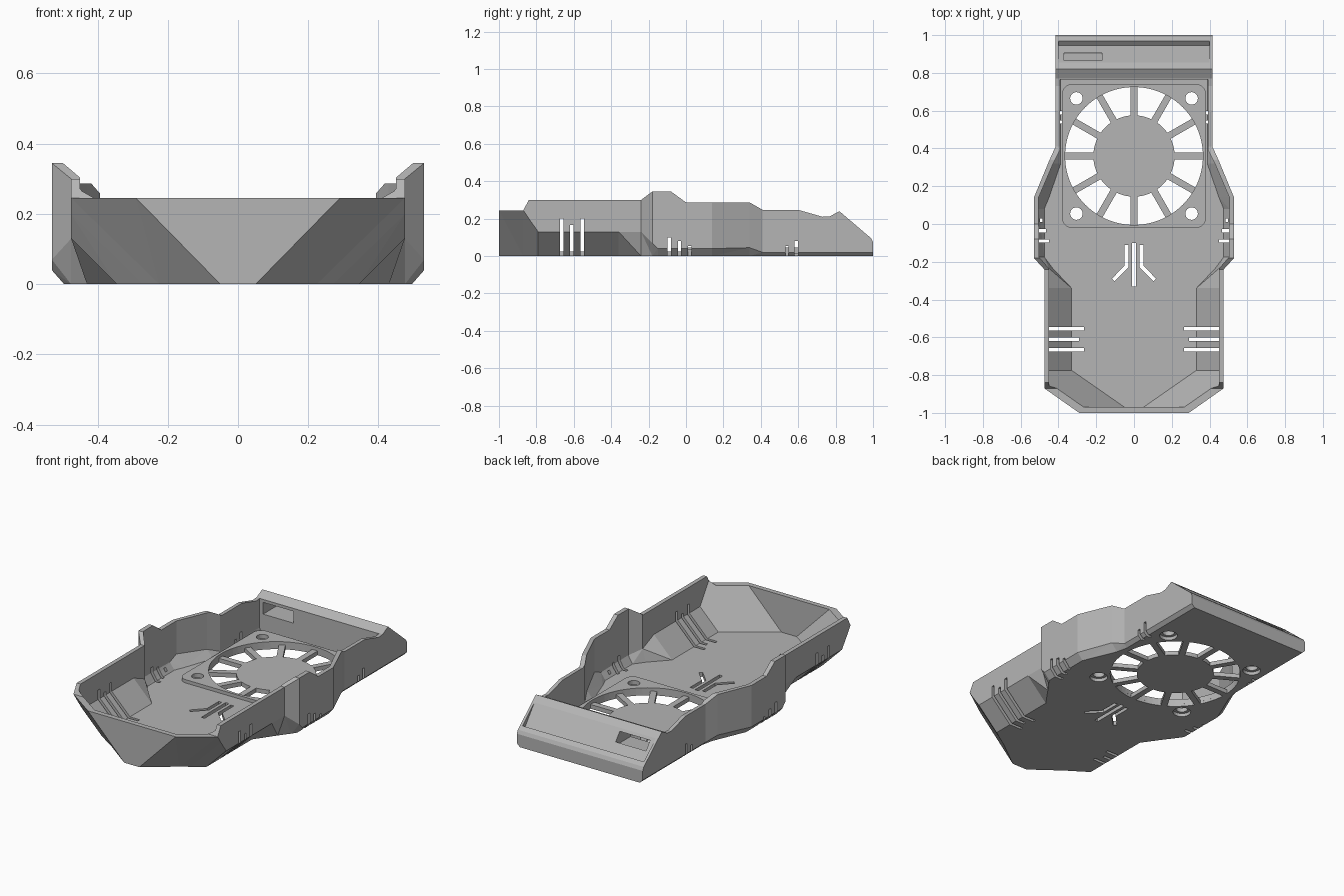
import bpy, bmesh, math
from mathutils import Vector

if "Cube" in bpy.data.objects:
    bpy.data.objects.remove(bpy.data.objects["Cube"])

grey = bpy.data.materials.new("plain grey")
grey.use_nodes = True
colour = (0.46, 0.46, 0.46, 1)
grey.diffuse_color = colour
grey.node_tree.nodes["Principled BSDF"].inputs["Base Color"].default_value = colour

FLOOR, FAN_Y, FAN_R, HUB_R = 0.025, 0.36, 0.365, 0.215


def finish(bm, name):
    """Turn a bmesh into a grey object."""
    bmesh.ops.recalc_face_normals(bm, faces=bm.faces)
    mesh = bpy.data.meshes.new(name)
    bm.to_mesh(mesh)
    bm.free()
    mesh.materials.append(grey)
    obj = bpy.data.objects.new(name, mesh)
    bpy.context.collection.objects.link(obj)
    return obj


def prism(bm, pts, lo, hi, axis="z"):
    """Extrude a flat outline between lo and hi along z or x."""
    place = (lambda p, h: (p[0], p[1], h)) if axis == "z" else (lambda p, h: (h, p[0], p[1]))
    a = [bm.verts.new(place(p, lo)) for p in pts]
    b = [bm.verts.new(place(p, hi)) for p in pts]
    bm.faces.new(a)
    bm.faces.new(b)
    for i in range(len(pts)):
        j = (i + 1) % len(pts)
        bm.faces.new((a[i], a[j], b[j], b[i]))


def box(bm, x0, x1, y0, y1, z0, z1):
    prism(bm, [(x0, y0), (x1, y0), (x1, y1), (x0, y1)], z0, z1)


def arc(cx, cy, r, a0, a1, n):
    return [(cx + r * math.cos(a0 + (a1 - a0) * i / n),
             cy + r * math.sin(a0 + (a1 - a0) * i / n)) for i in range(n + 1)]


def circle(cx, cy, r, n=40):
    return arc(cx, cy, r, 0, math.tau, n)[:-1]


def loft(stations, base, name):
    """Skin mirrored sections: y, floor half width, wall half width, knee height, top."""
    bm = bmesh.new()
    rings = []
    for y, b, c, knee, top in stations:
        half = [(b, base), (c, knee), (c, top)]
        ring = half + [(-x, z) for x, z in reversed(half)]
        rings.append([bm.verts.new((x, y, z)) for x, z in ring])
    for r, s in zip(rings, rings[1:]):
        for i in range(6):
            j = (i + 1) % 6
            bm.faces.new((r[i], r[j], s[j], s[i]))
    bm.faces.new(rings[0])
    bm.faces.new(rings[-1])
    bmesh.ops.remove_doubles(bm, verts=bm.verts, dist=0.0001)
    bmesh.ops.dissolve_degenerate(bm, edges=bm.edges, dist=0.0001)
    bmesh.ops.triangulate(bm, faces=[f for f in bm.faces if len(f.verts) == 4])
    return finish(bm, name)


def cut(target, cutter):
    mod = target.modifiers.new("cut", "BOOLEAN")
    mod.operation, mod.solver, mod.object = "DIFFERENCE", "EXACT", cutter
    bpy.context.view_layer.objects.active = target
    bpy.ops.object.modifier_apply(modifier=mod.name)


# Outer tray solid, front to back
body = loft([
    (-1, .05, .29, .245, .245), (-.87, .224, .475, .245, .245),
    (-.84, .27, .475, .2, .3), (-.79, .345, .475, .13, .3),
    (-.36, .345, .475, .13, .3), (-.24, .43, .475, .13, .3),
    (-.18, .475, .53, .07, .345), (-.15, .495, .53, .04, .345),
    (-.08, .495, .53, .04, .345), (0, .495, .53, .04, .287),
    (.14, .495, .53, .04, .287), (.34, .41, .447, .045, .287),
    (.41, .395, .415, .02, .247), (.6, .395, .415, .02, .247),
    (.73, .395, .415, .02, .21), (.77, .395, .415, .02, .213),
    (.82, .395, .415, .02, .24), (.99, .395, .415, .02, .095),
    (1, .395, .415, .02, .075)], 0, "tray_body")

# Hollow interior
hollow = loft([
    (-.97, .05, .285, .265, .6), (-.855, .215, .45, .265, .6),
    (-.775, .33, .45, .145, .6), (-.34, .33, .45, .145, .6),
    (-.235, .43, .45, .1, .6), (-.175, .475, .503, .07, .6),
    (.08, .475, .505, .065, .6), (.14, .45, .505, .09, .6),
    (.32, .388, .428, .07, .6), (.39, .388, .393, .04, .6),
    (.765, .388, .393, .04, .6)], FLOOR, "interior_cutter")

# Side vent slots: y, inner x, height
bm = bmesh.new()
for y, x, h in [(-.665, .265, .2), (-.61, .29, .165), (-.555, .265, .2),
                (-.09, .45, .1), (-.035, .465, .08), (.02, .485, .055),
                (.54, .38, .055), (.59, .37, .08)]:
    for side in (-1, 1):
        lo, hi = sorted((side * x, side * .7))
        box(bm, lo, hi, y - .009, y + .009, -.1, h)
slots = finish(bm, "side_slot_cutter")

# Branching floor vent
bm = bmesh.new()
box(bm, -.011, .011, -.33, -.1, -.1, .1)
for side in (-1, 1):
    prism(bm, [(side * x, y) for x, y in [(.03, -.11), (.05, -.11), (.05, -.22),
               (.117, -.29), (.103, -.304), (.03, -.23)]], -.1, .1)
vent = finish(bm, "floor_vent_cutter")

# Fan openings between twelve spokes
bm = bmesh.new()
for k in range(12):
    mid, step = math.radians(30 * k + 15), math.radians(15)
    do, di = step - math.asin(.018 / FAN_R), step - math.asin(.018 / HUB_R)
    prism(bm, arc(0, FAN_Y, FAN_R, mid - do, mid + do, 8)
          + arc(0, FAN_Y, HUB_R, mid + di, mid - di, 6), -.1, .1)
fan = finish(bm, "fan_opening_cutter")

# Screw holes and their counterbores from below
holes, bores = bmesh.new(), bmesh.new()
for x in (-.305, .305):
    for y in (FAN_Y - .305, FAN_Y + .305):
        prism(holes, circle(x, y, .033, 24), -.1, .1)
        prism(bores, circle(x, y, .05, 24), -.1, .02)
holes = finish(holes, "screw_hole_cutter")
bores = finish(bores, "counterbore_cutter")

# Wedge recess in the sloping rear bar, and its port opening
bm = bmesh.new()
prism(bm, [(.855, .2102), (.87, .24), (.985, .14), (.968, .1138), (.945, .095)], -.4, .4, "x")
recess = finish(bm, "rear_recess_cutter")
bm = bmesh.new()
box(bm, -.37, -.17, .7, .905, .125, .195)
port = finish(bm, "rear_port_cutter")

# Raised rounded mount around the fan
bm = bmesh.new()
outline = []
for k, (sx, sy) in enumerate([(1, 1), (-1, 1), (-1, -1), (1, -1)]):
    start = k * math.pi / 2
    outline += arc(sx * .33, FAN_Y + sy * .33, .05, start, start + math.pi / 2, 6)
prism(bm, outline, .015, .045)
mount = finish(bm, "fan_mount")
bm = bmesh.new()
prism(bm, circle(0, FAN_Y, FAN_R, 72), -.1, .1)
ring = finish(bm, "fan_ring_cutter")

for cutter in (hollow, slots, vent, fan, holes, bores, recess, port):
    cut(body, cutter)
for cutter in (ring, holes, bores):
    cut(mount, cutter)

for cutter in (hollow, slots, vent, fan, holes, bores, recess, port, ring):
    bpy.data.objects.remove(cutter)
